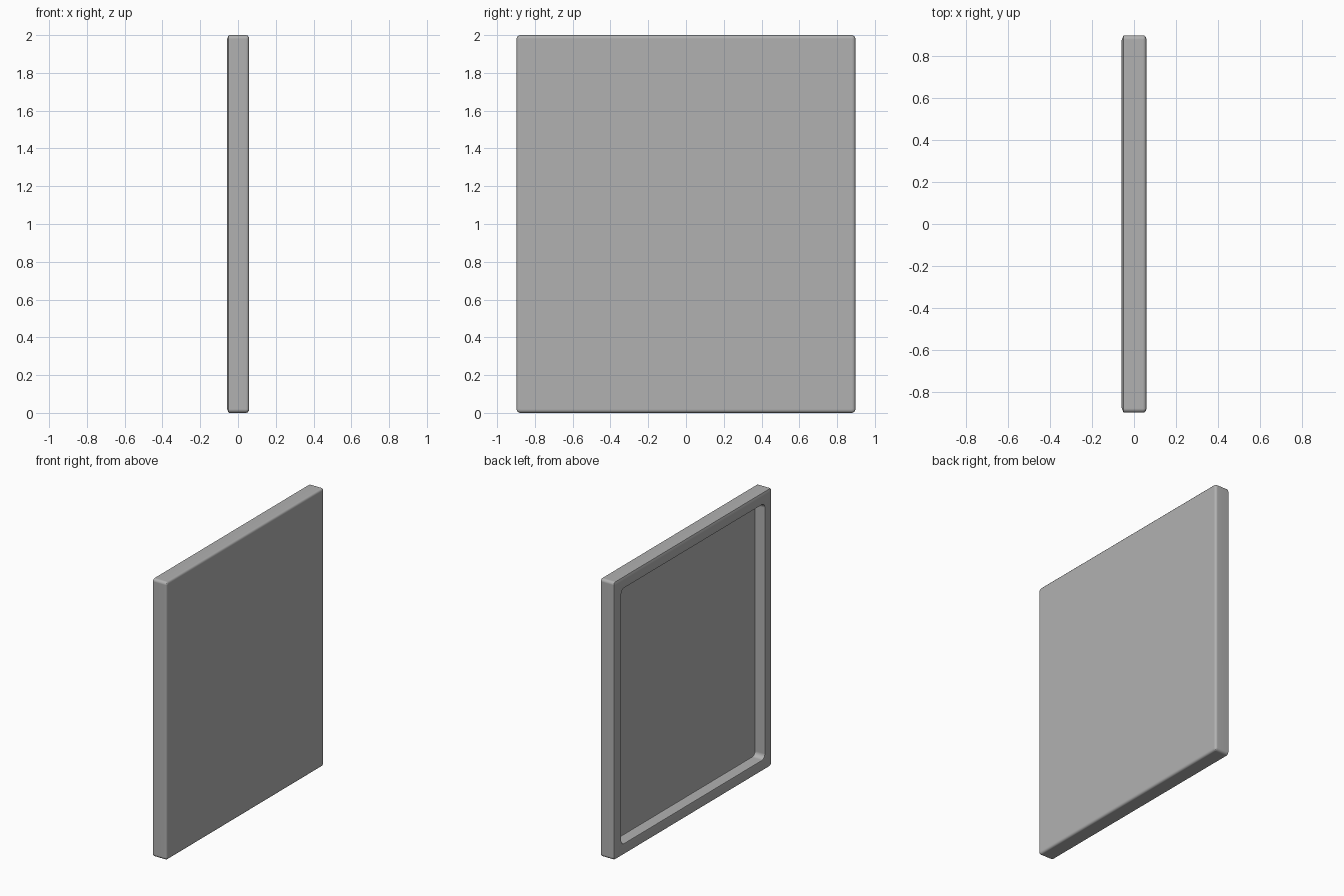
import bpy, bmesh, math

if "Cube" in bpy.data.objects:
    bpy.data.objects.remove(bpy.data.objects["Cube"])

HALF_W, HALF_H = 0.897, 1.0
SEG = 4

# Rounded rectangle in the y-z plane, inset from the outer outline
def ring(bm, x, inset, radius):
    w, h = HALF_W - inset, HALF_H - inset
    verts = []
    for i, (sy, sz) in enumerate([(1, 1), (-1, 1), (-1, -1), (1, -1)]):
        for k in range(SEG + 1):
            a = math.pi / 2 * (i + k / SEG)
            y = sy * (w - radius) + radius * math.cos(a)
            z = sz * (h - radius) + radius * math.sin(a)
            verts.append(bm.verts.new((x, y, z + HALF_H)))
    return verts

# Section from the flat face, around the rim, into the recess: x, inset, corner radius
section = [
    (0.059, 0.020, 0.004), (0.057, 0.010, 0.010), (0.052, 0.003, 0.016),
    (0.042, 0.0, 0.020), (-0.045, 0.0, 0.020),
    (-0.051, 0.003, 0.018), (-0.059, 0.024, 0.010),
    (-0.059, 0.072, 0.035), (-0.056, 0.080, 0.033), (-0.048, 0.083, 0.033),
    (0.010, 0.083, 0.033), (0.018, 0.086, 0.030), (0.021, 0.094, 0.022),
]

# Tray-shaped panel
bm = bmesh.new()
rings = [ring(bm, *s) for s in section]
n = len(rings[0])
for a, b in zip(rings, rings[1:]):
    for i in range(n):
        j = (i + 1) % n
        bm.faces.new((a[i], a[j], b[j], b[i]))
bm.faces.new(rings[0])
bm.faces.new(rings[-1])
bmesh.ops.recalc_face_normals(bm, faces=bm.faces)
mesh = bpy.data.meshes.new("recessed_panel")
bm.to_mesh(mesh)
bm.free()
panel = bpy.data.objects.new("recessed_panel", mesh)
bpy.context.collection.objects.link(panel)

# Dark grey finish
grey = bpy.data.materials.new("dark_grey")
grey.diffuse_color = (0.44, 0.44, 0.44, 1)
grey.use_nodes = True
grey.node_tree.nodes["Principled BSDF"].inputs["Base Color"].default_value = grey.diffuse_color
mesh.materials.append(grey)

# Smooth the rounded edges
bpy.context.view_layer.objects.active = panel
panel.select_set(True)
bpy.ops.object.shade_smooth_by_angle(angle=math.radians(40))
mod = panel.modifiers.new("weighted_normals", 'WEIGHTED_NORMAL')
mod.keep_sharp = True
